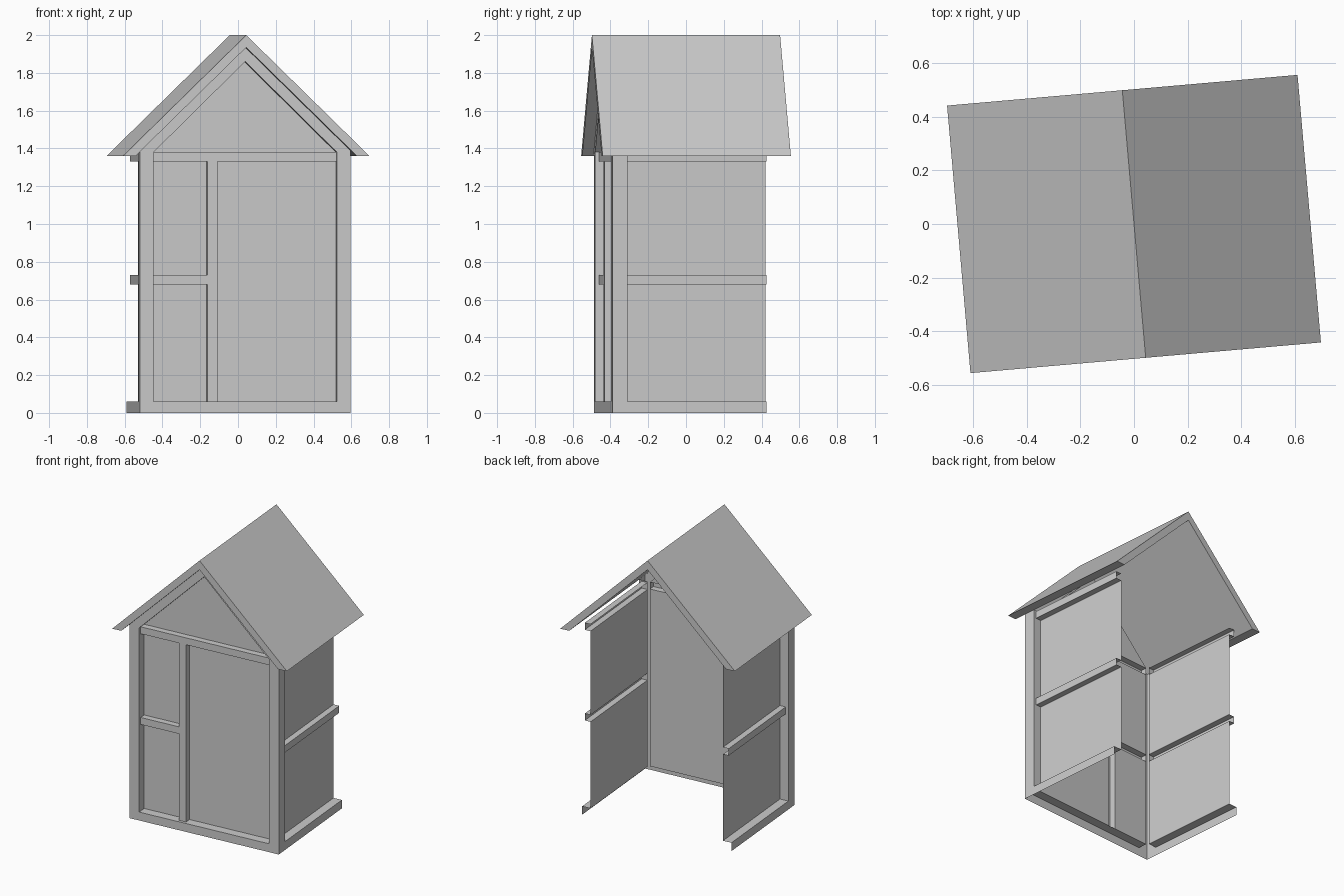
import bpy, bmesh, math
from mathutils import Vector

if "Cube" in bpy.data.objects:
    bpy.data.objects.remove(bpy.data.objects["Cube"])

TURN = math.radians(5)      # whole shed is turned slightly
W, WI = 0.56, 0.487         # frame half width, opening half width
PX = 0.497                  # side panel plane
YF, YR, YP = -0.44, -0.42, -0.375   # front frame, rail and panel planes
YB, YS = 0.38, -0.36        # back end, start of side panel
X, Y, Z = Vector((1, 0, 0)), Vector((0, 1, 0)), Vector((0, 0, 1))


def poly(bm, pts, facing):
    f = bm.faces.new([bm.verts.new(p) for p in pts])
    f.normal_update()
    if f.normal.dot(facing) < 0:
        f.normal_flip()


def rect(bm, lo, hi, facing):
    """Axis-aligned rectangle; one coordinate of lo and hi is equal."""
    k = next(i for i in range(3) if lo[i] == hi[i])
    a, b = [i for i in range(3) if i != k]
    pts = []
    for u, v in ((lo[a], lo[b]), (hi[a], lo[b]), (hi[a], hi[b]), (lo[a], hi[b])):
        p = [lo[k]] * 3
        p[a], p[b] = u, v
        pts.append(p)
    poly(bm, pts, facing)


def finish(bm, name, mirror=False):
    bmesh.ops.remove_doubles(bm, verts=bm.verts, dist=1e-5)
    me = bpy.data.meshes.new(name)
    bm.to_mesh(me)
    bm.free()
    ob = bpy.data.objects.new(name, me)
    ob.rotation_euler.z = TURN
    bpy.context.collection.objects.link(ob)
    if mirror:
        ob.modifiers.new("mirror", 'MIRROR')
    return ob


# Roof: closed chevron with level eaves
bm = bmesh.new()
prof = [(-.655, 1.36), (0, 2), (.655, 1.36), (.588, 1.36), (0, 1.935), (-.588, 1.36)]
for y, d in ((-.5, -Y), (.5, Y)):
    for s in (-1, 1):
        poly(bm, [(s * .655, y, 1.36), (0, y, 2), (0, y, 1.935), (s * .588, y, 1.36)], d)
for i, (a, b) in enumerate(zip(prof, prof[1:] + prof[:1])):
    poly(bm, [(a[0], -.5, a[1]), (b[0], -.5, b[1]), (b[0], .5, b[1]), (a[0], .5, a[1])],
         Z if i < 2 else -Z)
finish(bm, "roof")

# Front frame: open-backed border with returns to the panels
bm = bmesh.new()
outer = [(-W, 0), (W, 0), (W, 1.388), (0, 1.935), (-W, 1.388)]
inner = [(-WI, .06), (WI, .06), (WI, 1.38), (0, 1.86), (-WI, 1.38)]
mid = Vector((0, YF, .9))
for i in range(5):
    j = (i + 1) % 5
    poly(bm, [(x, YF, z) for x, z in (outer[i], outer[j], inner[j], inner[i])], -Y)
    a, b = inner[i], inner[j]
    poly(bm, [(a[0], YF, a[1]), (b[0], YF, b[1]), (b[0], YP, b[1]), (a[0], YP, a[1])],
         mid - Vector(((a[0] + b[0]) / 2, YF, (a[1] + b[1]) / 2)))
finish(bm, "front_frame")

# Front rails and stud: hollow channels
bm = bmesh.new()
S0, S1 = -.20, -.147
for x0, x1, z0, z1 in ((-WI, WI, 1.33, 1.38), (-WI, S0, .68, .73)):
    rect(bm, (x0, YR, z0), (x1, YR, z1), -Y)
    rect(bm, (x0, YR, z0), (x1, YP, z0), -Z)
    rect(bm, (x0, YR, z1), (x1, YP, z1), Z)
rect(bm, (S0, YR, .06), (S1, YR, 1.33), -Y)
rect(bm, (S0, YR, .06), (S0, YP, 1.33), -X)
rect(bm, (S1, YR, .06), (S1, YP, 1.33), X)
finish(bm, "front_rails")

# Front panels, including the gable
bm = bmesh.new()
for x0, x1, z0, z1 in ((-WI, S0, .06, .68), (-WI, S0, .73, 1.33), (S1, WI, .06, 1.33)):
    rect(bm, (x0, YP, z0), (x1, YP, z1), -Y)
poly(bm, [(-WI, YP, 1.38), (WI, YP, 1.38), (0, YP, 1.86)], -Y)
finish(bm, "front_panels")

# Side frame: corner post and sill
bm = bmesh.new()
rect(bm, (W, YF, 0), (W, YS, 1.388), X)
rect(bm, (PX, YS, .06), (W, YS, 1.388), Y)
rect(bm, (W, YS, 0), (W, YB, .06), X)
rect(bm, (PX, YS, .06), (W, YB, .06), Z)
finish(bm, "side_frame", True)

# Side rails: hollow channels
bm = bmesh.new()
for z0, z1 in ((.68, .73), (1.33, 1.38)):
    rect(bm, (.54, YS, z0), (.54, YB, z1), X)
    rect(bm, (PX, YS, z0), (.54, YB, z0), -Z)
    rect(bm, (PX, YS, z1), (.54, YB, z1), Z)
finish(bm, "side_rails", True)

# Side panels
bm = bmesh.new()
for z0, z1 in ((.06, .68), (.73, 1.33)):
    rect(bm, (PX, YS, z0), (PX, YB, z1), X)
finish(bm, "side_panels", True)
